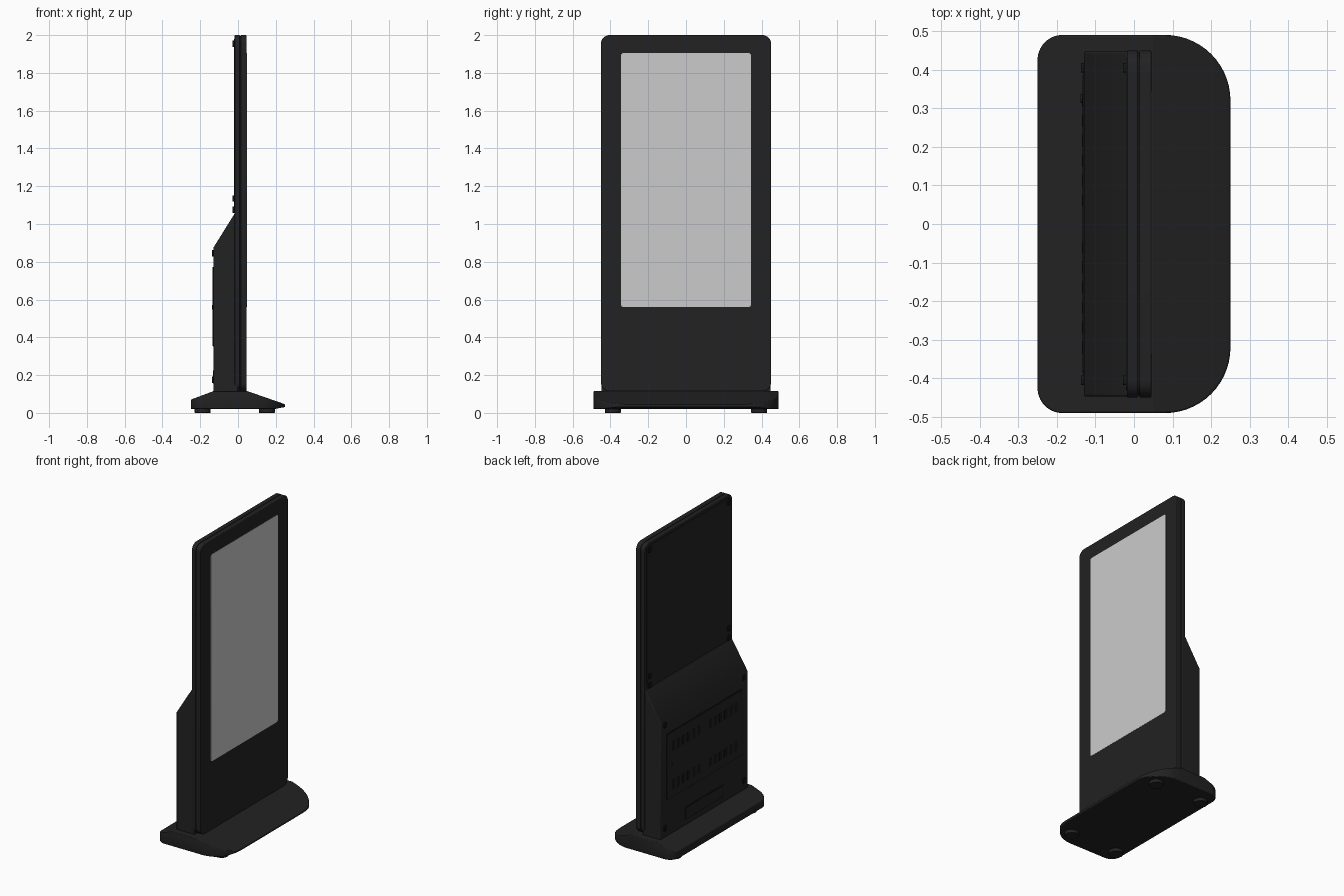
import bpy, bmesh, math
from mathutils import Vector

if "Cube" in bpy.data.objects:
    bpy.data.objects.remove(bpy.data.objects["Cube"], do_unlink=True)


def material(name, value):
    m = bpy.data.materials.new(name)
    m.use_nodes = True
    m.diffuse_color = (value, value, value, 1)
    m.node_tree.nodes["Principled BSDF"].inputs["Base Color"].default_value = (value, value, value, 1)
    return m


charcoal = material("charcoal", 0.016)
black = material("vent black", 0.008)
grey = material("screen grey", 0.6)

AXES = {
    "x": lambda u, v, w: Vector((w, u, v)),
    "y": lambda u, v, w: Vector((u, w, v)),
    "z": lambda u, v, w: Vector((u, v, w)),
}


def rounded(u0, u1, v0, v1, r, r_right=None, steps=8):
    """Rounded rectangle outline; r_right is the radius on the u1 side."""
    rr = r if r_right is None else r_right
    corners = [(u1 - rr, v1 - rr, rr, 0), (u0 + r, v1 - r, r, 1),
               (u0 + r, v0 + r, r, 2), (u1 - rr, v0 + rr, rr, 3)]
    pts = []
    for cu, cv, rad, k in corners:
        for i in range(steps + 1):
            a = (k + i / steps) * math.pi / 2
            pts.append((cu + rad * math.cos(a), cv + rad * math.sin(a)))
    return pts


def prism(name, pts, axis, lo, hi, mat=charcoal, bevel=0.0):
    """Extrude a flat outline along an axis."""
    bm = bmesh.new()
    a, b = ([bm.verts.new(AXES[axis](u, v, w)) for u, v in pts] for w in (lo, hi))
    bm.faces.new(a)
    bm.faces.new(b)
    for i in range(len(pts)):
        j = (i + 1) % len(pts)
        bm.faces.new((a[i], a[j], b[j], b[i]))
    bmesh.ops.recalc_face_normals(bm, faces=bm.faces)
    mesh = bpy.data.meshes.new(name)
    bm.to_mesh(mesh)
    bm.free()
    mesh.materials.append(mat)
    ob = bpy.data.objects.new(name, mesh)
    bpy.context.collection.objects.link(ob)
    if bevel:
        add_bevel(ob, bevel)
    return ob


def add_bevel(ob, width):
    m = ob.modifiers.new("edge", "BEVEL")
    m.width, m.segments, m.angle_limit = width, 3, math.radians(40)


def plate(name, y, z, w, h, x0, x1, mat=charcoal, r=0.004, bevel=0.0):
    return prism(name, rounded(y - w / 2, y + w / 2, z - h / 2, z + h / 2, r, steps=4),
                 "x", x0, x1, mat, bevel)


def cut(ob, tool, operation):
    m = ob.modifiers.new("cut", "BOOLEAN")
    m.operation, m.object, m.solver = operation, tool, "EXACT"
    tool.hide_render = True
    tool.hide_set(True)


# Base: plan outline trimmed by a wedge-shaped side profile
base = prism("base", rounded(-0.25, 0.25, -0.49, 0.49, 0.065, 0.17, 14), "z", 0.0, 0.2)
side = prism("base_profile_cutter", [(-0.3, 0.02), (0.19, 0.02), (0.26, 0.033), (0.26, 0.042),
                                     (0.05, 0.115), (-0.13, 0.115), (-0.25, 0.07), (-0.3, 0.07)],
             "y", -0.6, 0.6)
cut(base, side, "INTERSECT")
add_bevel(base, 0.005)

# Feet
for x in (-0.187, 0.153):
    for y in (-0.387, 0.387):
        prism("foot", rounded(x - 0.042, x + 0.042, y - 0.042, y + 0.042, 0.0419), "z", 0, 0.025,
              bevel=0.004)

# Display panel: front frame, recessed seam and back shell
prism("front_frame", rounded(-0.45, 0.45, 0.115, 2.0, 0.045), "x", 0.014, 0.045, bevel=0.004)
prism("panel_seam", rounded(-0.444, 0.444, 0.115, 1.994, 0.04), "x", 0.005, 0.02)
prism("back_shell", rounded(-0.45, 0.45, 0.115, 2.0, 0.045), "x", -0.018, 0.010, bevel=0.004)
plate("back_cover", 0, 1.525, 0.86, 0.91, -0.021, -0.015, r=0.02)
plate("screen", 0, 1.2325, 0.69, 1.345, 0.040, 0.0465, grey, r=0.015)

# Rear cabinet with sloping top
prism("rear_cabinet", [(-0.13, 0.11), (-0.13, 0.875), (-0.018, 1.055), (0.0, 1.055), (0.0, 0.11)],
      "y", -0.447, 0.447, bevel=0.005)

# Service door with four groups of vent slots
plate("door_gap", 0, 0.5625, 0.785, 0.435, -0.131, -0.125, black)
plate("service_door", 0, 0.5625, 0.77, 0.42, -0.134, -0.125, r=0.008, bevel=0.0015)
for gy in (-0.19, 0.19):
    for gz in (0.43, 0.68):
        for i in range(6):
            plate("vent_slot", gy + (i - 2.5) * 0.052, gz, 0.03, 0.062, -0.1348, -0.13, black, 0.006)
plate("door_lock", 0.325, 0.56, 0.024, 0.024, -0.138, -0.13, r=0.0119)

# Lower connection plate
plate("connector_gap", 0, 0.19, 0.4, 0.085, -0.131, -0.125, black)
plate("connector_plate", 0, 0.19, 0.38, 0.068, -0.1325, -0.125)

# Corner fixings on the cabinet and upper back
for y in (-0.405, 0.405):
    for z in (0.175, 0.845):
        plate("cabinet_fixing", y, z, 0.024, 0.034, -0.137, -0.128, black, 0.005)
    for z in (1.075, 1.135, 1.955):
        plate("panel_fixing", y, z, 0.024, 0.034, -0.028, -0.016, black, 0.005)

# Smooth shading with sharp edges kept
bpy.ops.object.select_all(action="DESELECT")
for ob in bpy.context.scene.objects:
    if ob.type == "MESH" and not ob.hide_render:
        ob.select_set(True)
        bpy.context.view_layer.objects.active = ob
bpy.ops.object.shade_smooth_by_angle(angle=math.radians(35))
